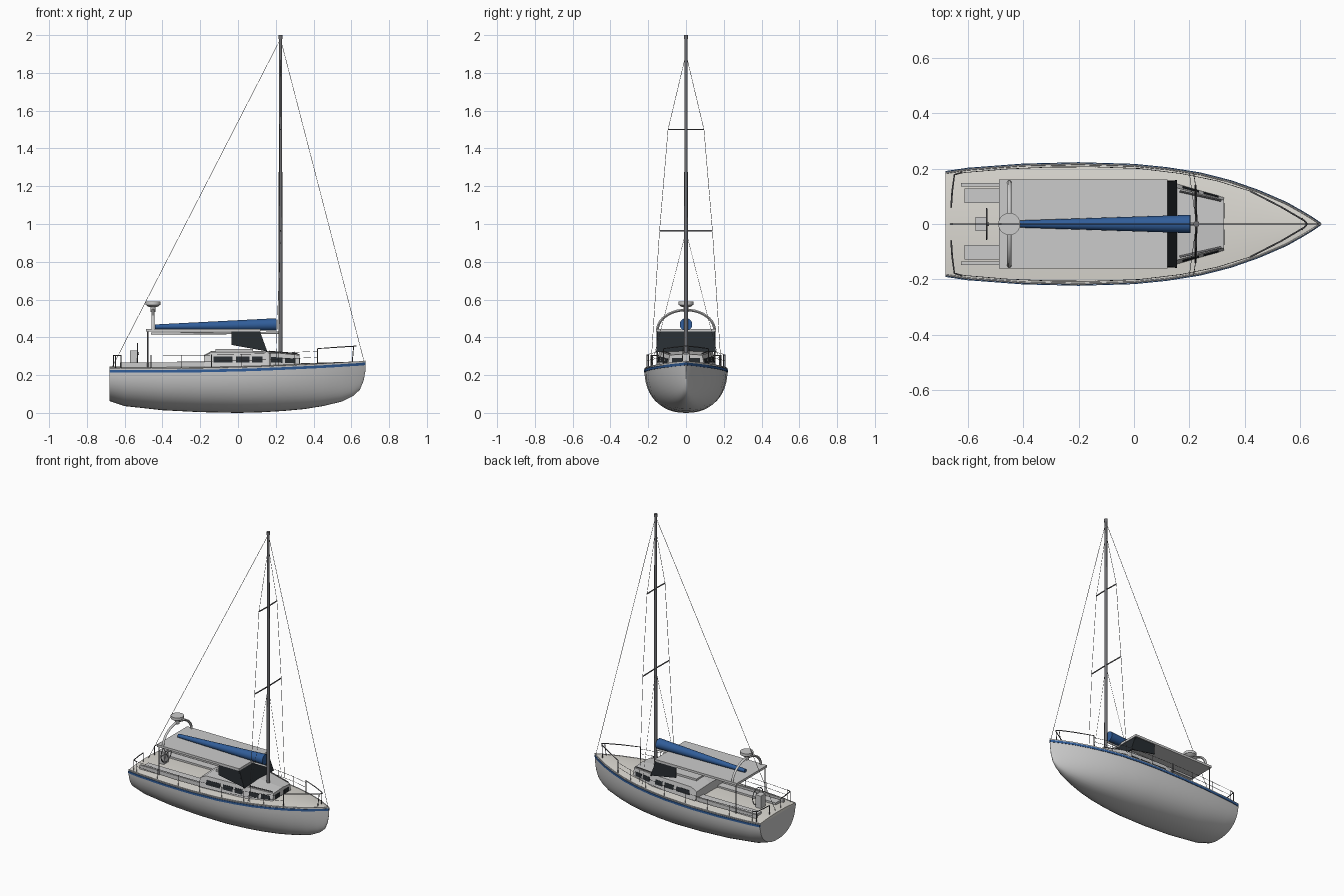
import bpy, bmesh, math
from mathutils import Vector

if "Cube" in bpy.data.objects:
    bpy.data.objects.remove(bpy.data.objects["Cube"])


def material(name, rgb):
    m = bpy.data.materials.new(name)
    m.diffuse_color = (*rgb, 1)
    m.use_nodes = True
    m.node_tree.nodes["Principled BSDF"].inputs["Base Color"].default_value = m.diffuse_color
    return m


BLUE = material("blue", (0.03, 0.11, 0.32))
DARK = material("dark_glass", (0.02, 0.025, 0.03))
CREAM = material("cream", (0.72, 0.70, 0.65))
METAL = material("dark_metal", (0.16, 0.16, 0.17))


def smooth(ob, angle=40):
    bpy.ops.object.select_all(action='DESELECT')
    ob.select_set(True)
    bpy.context.view_layer.objects.active = ob
    bpy.ops.object.shade_smooth_by_angle(angle=math.radians(angle))


def finish(name, bm, mat=None, soft=False):
    bmesh.ops.recalc_face_normals(bm, faces=bm.faces)
    me = bpy.data.meshes.new(name)
    bm.to_mesh(me)
    bm.free()
    ob = bpy.data.objects.new(name, me)
    bpy.context.collection.objects.link(ob)
    if mat:
        me.materials.append(mat)
    if soft:
        smooth(ob)
    return ob


def loft(name, rings, mat=None, soft=False):
    """Solid skinned through closed rings with capped ends."""
    bm = bmesh.new()
    vs = [[bm.verts.new(p) for p in r] for r in rings]
    n = len(rings[0])
    for a, b in zip(vs, vs[1:]):
        for i in range(n):
            j = (i + 1) % n
            bm.faces.new((a[i], a[j], b[j], b[i]))
    bm.faces.new(vs[0])
    bm.faces.new(vs[-1][::-1])
    return finish(name, bm, mat, soft)


def box(name, x0, x1, y0, y1, z0, z1, mat=None):
    ring = lambda x: [(x, y0, z0), (x, y1, z0), (x, y1, z1), (x, y0, z1)]
    return loft(name, [ring(x0), ring(x1)], mat)


def rod(name, a, b, r0, r1=None, mat=None, n=16):
    a, b = Vector(a), Vector(b)
    q = (b - a).to_track_quat('Z', 'Y')
    ring = lambda c, r: [c + q @ Vector((r * math.cos(2 * math.pi * i / n),
                                         r * math.sin(2 * math.pi * i / n), 0)) for i in range(n)]
    return loft(name, [ring(a, r0), ring(b, r0 if r1 is None else r1)], mat, True)


def tube(name, pts, r, mat=METAL, cyclic=False):
    cu = bpy.data.curves.new(name, 'CURVE')
    cu.dimensions = '3D'
    cu.bevel_depth = r
    cu.bevel_resolution = 1
    cu.use_fill_caps = True
    sp = cu.splines.new('POLY')
    sp.points.add(len(pts) - 1)
    for p, c in zip(sp.points, pts):
        p.co = (*c, 1)
    sp.use_cyclic_u = cyclic
    ob = bpy.data.objects.new(name, cu)
    bpy.context.collection.objects.link(ob)
    if mat:
        cu.materials.append(mat)
    bpy.ops.object.select_all(action='DESELECT')
    ob.select_set(True)
    bpy.context.view_layer.objects.active = ob
    bpy.ops.object.convert(target='MESH')
    smooth(ob, 60)


# hull stations: x, half beam, keel z, sheer z
ST = [(-.68, .188, .062, .232), (-.6, .2, .036, .232), (-.4, .215, .014, .232),
      (-.2, .22, .004, .233), (0, .214, .0, .237), (.12, .202, .003, .241),
      (.24, .183, .01, .246), (.35, .155, .02, .251), (.45, .12, .036, .256),
      (.55, .077, .06, .262), (.61, .043, .09, .266), (.645, .022, .122, .268),
      (.665, .008, .17, .27), (.675, .001, .225, .271)]


def edge(x):
    for a, b in zip(ST, ST[1:]):
        if x <= b[0]:
            t = (x - a[0]) / (b[0] - a[0])
            return a[1] + t * (b[1] - a[1]), a[3] + t * (b[3] - a[3])


def section(x, w, k, s, n=24):
    pts = []
    for i in range(n + 1):
        c, d = math.cos(math.pi * i / n), math.sin(math.pi * i / n)
        pts.append((x, math.copysign(w * abs(c) ** .87, c), s - (s - k) * max(d, 0) ** .87))
    return pts


loft("hull", [section(*s) for s in ST], soft=True)

# cambered deck
loft("deck", [[(x, w * t / 5 * .985, s + .003 + .012 * w / .2 * (1 - (t / 5) ** 2)) for t in range(-5, 6)]
              + [(x, w * .985, s - .004), (x, -w * .985, s - .004)] for x, w, k, s in ST], CREAM, True)

# parts on both sides of the hull
for sg, side in ((1, "port"), (-1, "starboard")):
    def line(dw, dz, xs):
        return [(x, sg * max(edge(x)[0] + dw, 0), edge(x)[1] + dz) for x in xs]

    loft(side + "_stripe", [[(x, sg * (w + .003), s - .018), (x, sg * (w + .003), s - .004),
                             (x, sg * w * .97, s - .004), (x, sg * w * .97, s - .018)]
                            for x, w, k, s in ST], BLUE, True)
    tube(side + "_toe_rail", line(-.004, .003, [s[0] for s in ST]), .003, None)
    # lifelines and stanchions
    posts = [-.62, -.46, -.3, -.14, .02, .17, .3, .42]
    for h in (.04, .072):
        tube(side + "_lifeline", line(-.012, h, posts), .0011)
    for x in posts:
        tube(side + "_stanchion", line(-.012, 0, [x]) + line(-.012, .075, [x]), .002)
    # bow pulpit
    y0, z0 = edge(.42)
    tube(side + "_pulpit_rail", [(.42, sg * (y0 - .012), z0), (.42, sg * (y0 - .012), .34),
                                 (.53, sg * .062, .348), (.615, sg * .012, .353), (.625, 0, .354)], .003)
    tube(side + "_pulpit_post", [(.605, sg * .02, .268), (.612, sg * .014, .353)], .0025)
    # stern rail
    tube(side + "_stern_rail", [(-.62, sg * .186, .305), (-.648, sg * .178, .305),
                                (-.656, sg * .12, .305), (-.66, sg * .06, .305)], .003)
    for x, y in ((-.648, .178), (-.66, .06)):
        tube(side + "_stern_post", [(x, sg * y, .23), (x, sg * y, .305)], .0025)
    # cockpit coaming and bench
    box(side + "_coaming", -.625, -.17, sg * .136, sg * .148, .225, .267)
    box(side + "_bench", -.612, -.18, sg * .075, sg * .128, .225, .258)
    # standing rigging
    tube(side + "_shroud", [(.215, sg * .186, .245), (.222, sg * .14, .965),
                            (.222, sg * .095, 1.5), (.225, 0, 1.9)], .0012)
    tube(side + "_lower_shroud", [(.2, sg * .183, .245), (.225, 0, .96)], .0009)
    # canopy legs and side rail
    tube(side + "_canopy_leg", [(-.478, sg * .152, .23), (-.478, sg * .152, .432)], .004)

# cabin: x, base half width, top half width, top z
CAB = [(-.18, .158, .145, .3), (-.14, .157, .143, .322), (.155, .148, .13, .322), (.325, .1, .086, .306)]
loft("cabin", [[(x, -b, .235), (x, -t, z), (x, 0, z + .006), (x, t, z), (x, b, .235)] for x, b, t, z in CAB])
box("cabin_hatch", -.12, .08, -.06, .06, .32, .338)


def wall(x, f):
    for a, c in zip(CAB, CAB[1:]):
        if x <= c[0]:
            t = (x - a[0]) / (c[0] - a[0])
            b, w, z = (a[i] + t * (c[i] - a[i]) for i in (1, 2, 3))
            return b + f * (w - b), .235 + f * (z - .235)


for sg in (1, -1):
    for x0, x1 in ((-.13, -.03), (-.01, .06), (.075, .13), (.175, .235), (.25, .305)):
        rings = []
        for d in (.002, -.004):
            rings.append([(x, sg * (wall(x, f)[0] + d), wall(x, f)[1])
                          for x, f in ((x0, .38), (x1, .38), (x1, .72), (x0, .72))])
        loft("cabin_window", rings, DARK)
    tube("cabin_handrail", [(.165, sg * .118, .326), (.315, sg * .084, .314)], .0035)
    box("front_window", .322, .327, sg * .02, sg * .075, .262, .29, DARK)
    # spray hood side
    loft("hood_side", [[(-.035, sg * (y - .004), .432), (.108, sg * (y - .004), .432),
                        (.152, sg * y, .326), (-.035, sg * y, .36)] for y in (.152, .157)], DARK)

# spray hood windscreen
loft("hood_windscreen", [[(x, -y, z), (x, y, z), (x + .008, y, z), (x + .008, -y, z)]
                         for x, y, z in ((.148, .158, .322), (.108, .152, .432))], DARK)

# canopy
box("canopy", -.488, .12, -.16, .16, .43, .445)

# radar arch and dome
tube("radar_arch", [(-.45, .152 * math.cos(math.pi * i / 20), .435 + .11 * math.sin(math.pi * i / 20))
                    for i in range(21)], .008, None)
rod("radar_post", (-.45, 0, .535), (-.45, 0, .565), .014)
rod("radar_base", (-.45, 0, .56), (-.45, 0, .572), .022, .038, n=24)
rod("radar_dome", (-.45, 0, .572), (-.45, 0, .59), .04, n=24)

# helm
box("helm_pedestal", -.572, -.532, -.025, .025, .235, .33)
rod("wheel_hub", (-.545, 0, .315), (-.524, 0, .315), .008)
wheel = [(-.532, .055 * math.cos(math.pi * i / 12), .312 + .055 * math.sin(math.pi * i / 12)) for i in range(24)]
tube("helm_wheel", wheel, .0028, cyclic=True)
for i in range(0, 12, 4):
    tube("wheel_spoke", [wheel[i], wheel[i + 12]], .0015)

# mast, spreaders, boom and furled sail
rod("mast", (.225, 0, .3), (.225, 0, 1.985), .011, .008, METAL)
rod("masthead", (.225, 0, 1.98), (.225, 0, 2), .011, mat=METAL)
for z, y in ((.965, .14), (1.5, .095)):
    tube("spreader", [(.222, -y, z), (.225, 0, z), (.222, y, z)], .004)
rod("boom", (-.46, 0, .42), (.225, 0, .424), .006)
rod("furled_sail", (-.44, 0, .456), (.203, 0, .468), .012, .033, BLUE, 24)

# forestay and backstay
tube("forestay", [(.668, 0, .27), (.225, 0, 1.98)], .0013)
tube("backstay", [(-.67, 0, .235), (.225, 0, 1.98)], .0013)
